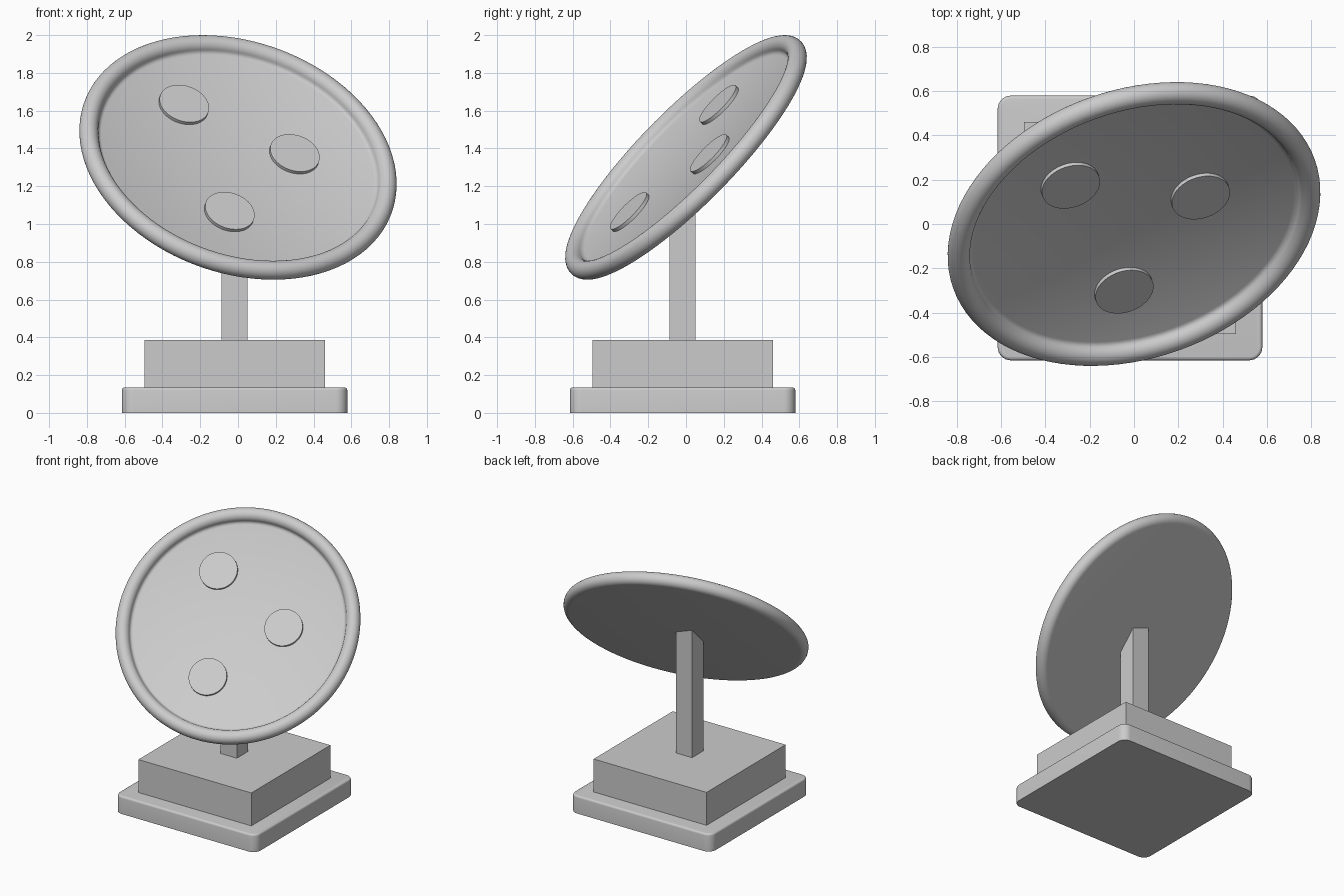
import bpy, bmesh, math
from mathutils import Vector, Matrix

if "Cube" in bpy.data.objects:
    bpy.data.objects.remove(bpy.data.objects["Cube"])

N = Vector((0.246, -0.69, 0.68)).normalized()   # direction the dish faces
C = Vector((0, 0, 1.3525))                      # dish centre
TILT = Matrix.Translation(C) @ N.to_track_quat('Z', 'Y').to_matrix().to_4x4()
OFF = -0.018                                    # stand offset in x and y


def finish(name, bm):
    bmesh.ops.recalc_face_normals(bm, faces=bm.faces)
    me = bpy.data.meshes.new(name)
    bm.to_mesh(me)
    bm.free()
    ob = bpy.data.objects.new(name, me)
    bpy.context.collection.objects.link(ob)
    return ob


def smooth(ob):
    bpy.ops.object.select_all(action='DESELECT')
    ob.select_set(True)
    bpy.context.view_layer.objects.active = ob
    bpy.ops.object.shade_smooth_by_angle(angle=math.radians(35))


def box_mesh(w, z0, z1):
    bm = bmesh.new()
    bmesh.ops.create_cube(bm, size=1)
    for v in bm.verts:
        v.co = Vector((v.co.x * w + OFF, v.co.y * w + OFF, z1 if v.co.z > 0 else z0))
    return bm


# base slab: rounded vertical corners, softened top edge
bm = box_mesh(1.193, 0, 0.135)
vert = [e for e in bm.edges if abs(e.verts[0].co.z - e.verts[1].co.z) > 0.1]
bmesh.ops.bevel(bm, geom=vert, offset=0.06, segments=8, profile=0.5, affect='EDGES')
top = [e for e in bm.edges if all(v.co.z > 0.13 for v in e.verts)]
bmesh.ops.bevel(bm, geom=top, offset=0.015, segments=4, profile=0.5, affect='EDGES')
smooth(finish("base_slab", bm))

# plinth block
finish("plinth", box_mesh(0.956, 0.13, 0.387))

# post, with its top cut parallel to the dish and buried inside it
bm = box_mesh(0.138, 0.38, 1.3)
for v in bm.verts:
    if v.co.z > 1:
        v.co.z = C.z - (0.03 + N.x * v.co.x + N.y * v.co.y) / N.z
finish("post", bm)

# dish: flat back, round rim, fillet into the recessed face
RM, R, FACE = 0.815, 0.05, -0.01
prof = [(0, -R)]
prof += [(RM + R * math.cos(math.radians(a)), R * math.sin(math.radians(a)))
         for a in range(-90, 171, 10)]
prof += [(0.762, 0.0), (0.755, -0.006), (0.745, FACE), (0, FACE)]
bm = bmesh.new()
vs = [bm.verts.new((r, 0, z)) for r, z in prof]
es = [bm.edges.new(p) for p in zip(vs, vs[1:])]
bmesh.ops.spin(bm, geom=vs + es, cent=(0, 0, 0), axis=(0, 0, 1),
               angle=math.tau, steps=96, use_duplicate=False)
bmesh.ops.remove_doubles(bm, verts=bm.verts, dist=1e-5)
bm.transform(TILT)
smooth(finish("dish", bm))

# three low round buttons on the face
for i, (x, y, z) in enumerate([(-0.285, 0.17, 1.635), (0.303, 0.115, 1.38), (-0.043, -0.305, 1.07)]):
    p = TILT.inverted() @ Vector((x, y, z))
    bm = bmesh.new()
    bmesh.ops.create_cone(bm, cap_ends=True, segments=64, radius1=0.135, radius2=0.135, depth=0.03,
                          matrix=TILT @ Matrix.Translation((p.x, p.y, -0.006)))
    smooth(finish("button_%d" % (i + 1), bm))
